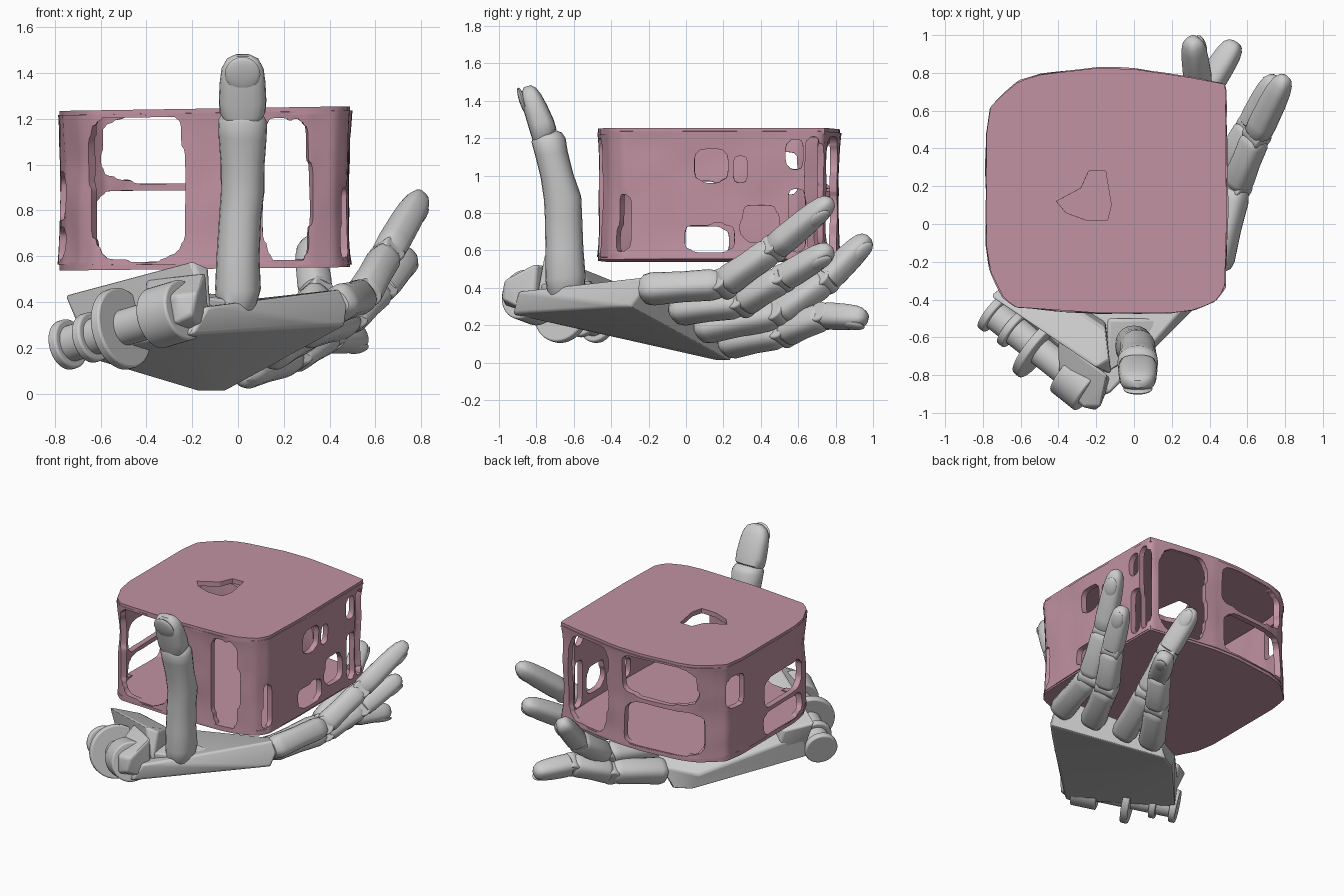
import bpy, bmesh, math
from mathutils import Vector, noise

if "Cube" in bpy.data.objects:
    bpy.data.objects.remove(bpy.data.objects["Cube"])

pink = bpy.data.materials.new("dusty_pink")
pink.diffuse_color = (0.53, 0.29, 0.36, 1)
pink.use_nodes = True
pink.node_tree.nodes["Principled BSDF"].inputs["Base Color"].default_value = pink.diffuse_color


def finish(bm, name, mat=None, bevel=0, thick=0, angle=35):
    bmesh.ops.recalc_face_normals(bm, faces=bm.faces)
    if thick:  # thicken equally to both sides
        bm.normal_update()
        for v in bm.verts:
            v.co += v.normal * thick / 2
        bmesh.ops.solidify(bm, geom=bm.faces[:], thickness=thick)
        bmesh.ops.recalc_face_normals(bm, faces=bm.faces)
    me = bpy.data.meshes.new(name)
    bm.to_mesh(me)
    bm.free()
    ob = bpy.data.objects.new(name, me)
    bpy.context.collection.objects.link(ob)
    if mat:
        me.materials.append(mat)
    if bevel:
        m = ob.modifiers.new("edges", 'BEVEL')
        m.width, m.segments = bevel, 3
    bpy.context.view_layer.objects.active = ob
    ob.select_set(True)
    bpy.ops.object.shade_smooth_by_angle(angle=math.radians(angle))
    ob.select_set(False)
    return ob


def resample(pts, n):
    pts = [Vector(p) for p in pts]
    seg = [(a, b, (b - a).length) for a, b in zip(pts, pts[1:] + pts[:1])]
    total, out = sum(s[2] for s in seg), []
    for k in range(n):
        d = total * k / n
        for a, b, l in seg:
            if d <= l:
                out.append(a.lerp(b, d / l))
                break
            d -= l
    return out


def hull(name, pts, bevel=0.015):
    bm = bmesh.new()
    for p in pts:
        bm.verts.new(p)
    bmesh.ops.convex_hull(bm, input=bm.verts)
    bmesh.ops.dissolve_limit(bm, angle_limit=0.05, verts=bm.verts, edges=bm.edges)
    return finish(bm, name, bevel=bevel)


def loft(name, rings, side, n=20, power=2.8):
    """Rings are (centre, half width, half depth); side is the width direction."""
    bm, loops = bmesh.new(), []
    axis = (rings[-1][0] - rings[0][0]).normalized()
    u = (side - axis * side.dot(axis)).normalized()
    v = axis.cross(u)
    for c, rx, ry in rings:
        loop = []
        for i in range(n):
            ca, sa = math.cos(math.tau * i / n), math.sin(math.tau * i / n)
            px = math.copysign(abs(ca) ** (2 / power), ca)
            py = math.copysign(abs(sa) ** (2 / power), sa)
            loop.append(bm.verts.new(c + u * rx * px + v * ry * py))
        loops.append(loop)
    for a, b in zip(loops, loops[1:]):
        for i in range(n):
            bm.faces.new((a[i], a[i - 1], b[i - 1], b[i]))
    bm.faces.new(loops[0])
    bm.faces.new(loops[-1])
    return finish(bm, name, angle=40)


def disc(name, centre, axis, r, length, bevel=0.01):
    bm = bmesh.new()
    bmesh.ops.create_cone(bm, cap_ends=True, segments=40, radius1=r, radius2=r, depth=length)
    q = Vector((0, 0, 1)).rotation_difference(axis)
    for v in bm.verts:
        v.co = q @ v.co + centre
    return finish(bm, name, bevel=bevel)


def nail(name, centre, along, out, w, l):
    bm = bmesh.new()
    bmesh.ops.create_uvsphere(bm, u_segments=20, v_segments=10, radius=1)
    y = along.normalized()
    z = (out - y * out.dot(y)).normalized()
    x = y.cross(z)
    for v in bm.verts:
        v.co = centre + x * v.co.x * w + y * v.co.y * l + z * v.co.z * 0.018
    return finish(bm, name)


# Box: rounded outline shared by plates and walls
outline = [(-.78, -.12), (-.76, -.25), (-.69, -.39), (-.63, -.44), (-.2, -.47), (.2, -.47),
           (.32, -.455), (.43, -.41), (.48, -.34), (.49, 0), (.485, .74), (.3, .775), (0, .82),
           (-.2, .825), (-.5, .79), (-.61, .755), (-.7, .68), (-.76, .62), (-.78, .48)]


def top_z(x):
    return 1.228 + 0.016 * (x + .15)


# Top plate with a ragged opening
gap = [(-.41, .12), (-.36, .06), (-.25, .02), (-.14, .02), (-.12, .1), (-.15, .28), (-.24, .28), (-.28, .19)]
bm = bmesh.new()
outer, inner = resample(outline, 100), resample(gap, 100)
rows = []
for t in (0, .3, .65, 1):
    rows.append([bm.verts.new((*p.lerp(q, t), top_z(p.lerp(q, t).x))) for p, q in zip(outer, inner)])
for a, b in zip(rows, rows[1:]):
    for i in range(100):
        bm.faces.new((a[i - 1], a[i], b[i], b[i - 1]))
finish(bm, "box_top", pink, thick=.034)

# Bottom plate
bm = bmesh.new()
bm.faces.new([bm.verts.new((p.x, p.y, .562 + .012 * (p.x + .15))) for p in outer])
finish(bm, "box_bottom", pink, thick=.034)

# Walls with openings: side, span along the side, span in height
openings = [("front", -.63, -.24, .58, 1.21), ("front", .12, .3, .58, 1.21),
            ("back", -.6, -.08, .93, 1.21), ("back", -.64, -.08, .58, .88), ("back", .07, .4, .58, 1.21),
            ("right", .06, .22, .98, 1.13), ("right", .26, .32, .97, 1.09), ("right", 0, .24, .6, .73),
            ("right", .31, .49, .66, .83), ("right", .56, .63, .6, .92), ("right", .55, .62, 1.03, 1.19),
            ("right", .65, .71, .6, 1.2), ("right", -.4, -.3, .6, .9),
            ("left", .45, .6, .9, 1.12), ("left", -.22, .2, .76, .96), ("left", -.22, .24, .58, .72)]
sides, levels = 260, 38


def is_open(p):
    side = ("front" if p.y < -.38 else "right" if p.x > .44 else "back" if p.y > .7 else "left")
    u = p.x if side in ("front", "back") else p.y
    for s, a, b, c, d in openings:
        if s == side:
            e = abs((2 * u - a - b) / (b - a)) ** 4 + abs((2 * p.z - c - d) / (d - c)) ** 5
            if e + .5 * noise.noise(p * 7) < 1:
                return True
    return False


bm, grid = bmesh.new(), []
ring = resample(outline, sides)
for k in range(levels + 1):
    row = []
    for p in ring:
        z = .562 + (top_z(p.x) - .562) * k / levels
        c = Vector((-.147, .18))
        s = .962 + .012 * noise.noise(Vector((p.x, p.y, z)) * 5) + .014 * abs(2 * k / levels - 1) ** 4
        q = c + (p - c) * s
        row.append(bm.verts.new((q.x, q.y, z)))
    grid.append(row)
for a, b in zip(grid, grid[1:]):
    for i in range(sides):
        vs = (a[i - 1], a[i], b[i], b[i - 1])
        if not is_open(sum((v.co for v in vs), Vector()) / 4):
            bm.faces.new(vs)
bmesh.ops.delete(bm, geom=[v for v in bm.verts if not v.link_faces], context='VERTS')
for _ in range(6):
    rim = [v for v in bm.verts if v.is_boundary and .57 < v.co.z < 1.21]
    bmesh.ops.smooth_vert(bm, verts=rim, factor=.5, use_axis_x=True, use_axis_y=True, use_axis_z=True)
finish(bm, "box_walls", pink, thick=.04, angle=50)

# Palm, raised heel and outer edge
hull("palm", [(.47, -.3, .30), (-.06, .24, .01), (-.17, .18, .01), (-.2, -.93, .26), (-.7, -.42, .17),
              (.49, -.19, .46), (.02, .26, .15), (-.13, -.9, .38), (-.68, -.36, .33), (-.22, .16, .12)])
hull("palm_heel", [(-.76, -.38, .43), (-.2, -.76, .58), (-.13, -.72, .55), (-.15, -.55, .5), (-.6, -.25, .38),
                   (-.68, -.4, .24), (-.12, -.8, .36), (-.15, -.5, .3), (-.55, -.25, .2)])
hull("palm_wrist_block", [(-.36, -.86, .28), (-.27, -.97, .31), (-.2, -.985, .34), (-.12, -.82, .26), (-.4, -.6, .22),
                          (-.4, -.84, .4), (-.27, -.97, .43), (-.18, -.97, .44), (-.14, -.8, .53), (-.4, -.6, .5)])

# Wrist hinge: thin tabs and a short barrel strung on one axis
w0, w1 = Vector((-.76, -.46, .21)), Vector((-.22, -.89, .37))
wa = (w1 - w0).normalized()
for name, t, r, l in [("wrist_end_tab", .03, .11, .045), ("wrist_small_tab", .22, .11, .045),
                      ("wrist_barrel", .4, .08, .5), ("wrist_large_disc", .46, .18, .05),
                      ("wrist_hub", .86, .135, .17)]:
    disc(name, w0.lerp(w1, t), wa, r, l)

# Fingers: three segments each, with knuckle pins and a nail on the outer side
across = Vector((.43, -.42, .3)).normalized()
solid = [(0, .6), (.05, .88), (.14, 1), (.5, .95), (.84, 1), (.95, .88), (1, .6)]
tipped = [(0, .7), (.05, .95), (.2, 1), (.55, .98), (.75, .92), (.88, .8), (.96, .58), (1, .25)]
fingers = {
    "index": [(.43, -.24, .39), (.54, .2, .42), (.65, .47, .61), (.80, .78, .87)],
    "middle": [(.3, -.07, .28), (.48, .3, .32), (.62, .52, .45), (.75, .78, .61)],
    "ring": [(.15, .06, .18), (.3, .5, .26), (.34, .75, .44), (.31, .98, .67)],
    "little": [(.02, .2, .1), (.24, .52, .16), (.4, .74, .25), (.54, .965, .24)]}
for fname, pts in fingers.items():
    pts = [Vector(p) for p in pts]
    for i, (r0, r1) in enumerate([(.085, .079), (.079, .072), (.072, .066)]):
        a, b = pts[i], pts[i + 1]
        prof = tipped if i == 2 else solid
        loft(f"{fname}_segment_{i + 1}", [(a.lerp(b, t), (r0 + (r1 - r0) * t) * k, (r0 + (r1 - r0) * t) * k * .95)
                                          for t, k in prof], across)
        if i:
            disc(f"{fname}_joint_{i}", a, across, r0 * .8, r0 * 1.7)
    d = pts[3] - pts[2]
    out = d.cross(across)
    out = out if out.z < 0 else -out
    nail(f"{fname}_nail", pts[2].lerp(pts[3], .74) + out.normalized() * .05, d, out, .042, .07)

# Thumb: upright stem and a leaning tip
stem = [(-.01, -.64, .34, .06, .07), (-.01, -.64, .37, .085, .1), (0, -.645, .46, .1, .108), (0, -.65, .6, .094, .102),
        (.01, -.655, .78, .092, .1), (.02, -.66, .88, .095, .1), (.02, -.69, 1.0, .096, .088),
        (.02, -.72, 1.12, .105, .088), (.02, -.735, 1.19, .108, .092), (.02, -.74, 1.22, .09, .078),
        (.02, -.74, 1.235, .06, .05)]
loft("thumb_stem", [(Vector(s[:3]), s[3], s[4]) for s in stem], Vector((1, 0, 0)), power=2.2)
tip = [(-.765, 1.19, .075, .05), (-.76, 1.23, .1, .07), (-.775, 1.28, .104, .07), (-.805, 1.36, .1, .064),
       (-.828, 1.42, .092, .055), (-.84, 1.46, .07, .038), (-.848, 1.478, .035, .02)]
loft("thumb_tip", [(Vector((.02, y, z)), rx, ry) for y, z, rx, ry in tip], Vector((1, 0, 0)))
nail("thumb_nail", Vector((.02, -.872, 1.395)), Vector((0, -.35, 1)), Vector((0, -1, -.35)), .078, .08)
hull("thumb_mount", [(-.14, -.78, .26), (.08, -.66, .28), (.14, -.5, .3), (-.14, -.5, .3),
                     (-.14, -.78, .42), (.06, -.66, .39), (.14, -.5, .41), (-.14, -.5, .44)])
